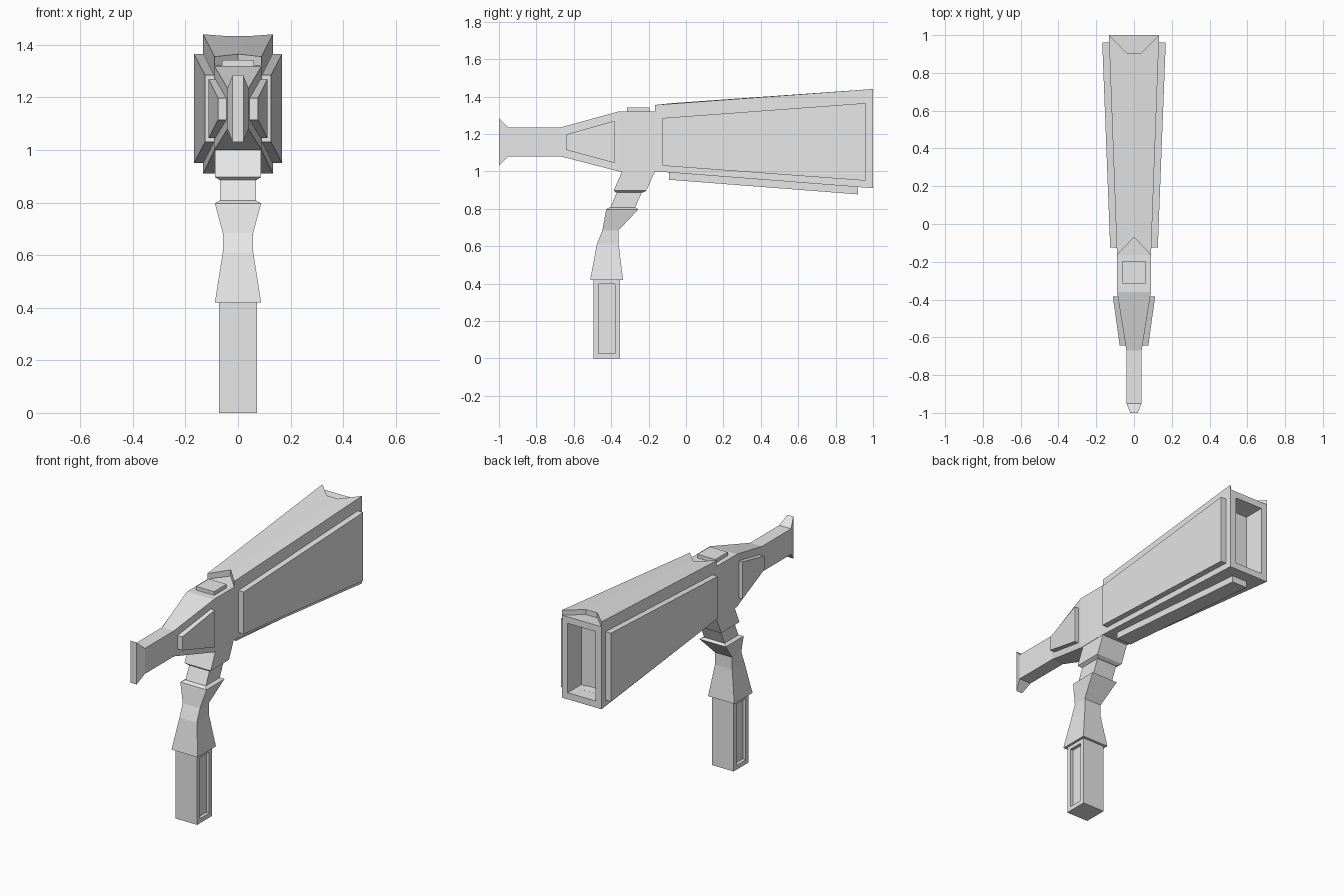
import bpy
import bmesh
from mathutils import Vector

cube = bpy.data.objects.get("Cube")
if cube:
    bpy.data.objects.remove(cube, do_unlink=True)

GREY = (0.8, 0.8, 0.8, 1)
grey = bpy.data.materials.new("light_grey")
grey.use_nodes = True
grey.diffuse_color = GREY
grey.node_tree.nodes["Principled BSDF"].inputs["Base Color"].default_value = GREY


def finish(name, bm):
    bmesh.ops.recalc_face_normals(bm, faces=bm.faces[:])
    mesh = bpy.data.meshes.new(name)
    bm.to_mesh(mesh)
    bm.free()
    mesh.materials.append(grey)
    obj = bpy.data.objects.new(name, mesh)
    bpy.context.collection.objects.link(obj)
    return obj


def loft(rings):
    """Skin a row of closed rings and cap both ends."""
    bm = bmesh.new()
    loops = [[bm.verts.new(p) for p in ring] for ring in rings]
    for a, b in zip(loops, loops[1:]):
        for i in range(len(a)):
            j = (i + 1) % len(a)
            bm.faces.new((a[i], a[j], b[j], b[i]))
    bm.faces.new(loops[0])
    bm.faces.new(loops[-1])
    bmesh.ops.recalc_face_normals(bm, faces=bm.faces[:])
    return bm


def ring_y(y, half, low, high):
    return [(-half, y, low), (half, y, low), (half, y, high), (-half, y, high)]


def ring_z(z, half, front, back):
    return [(-half, front, z), (half, front, z), (half, back, z), (-half, back, z)]


def recess(bm, pick, border, depth):
    """Cut a framed pocket into every face whose normal passes the test."""
    for face in [f for f in bm.faces if pick(f.normal)]:
        inward = -face.normal.copy()
        bmesh.ops.inset_individual(bm, faces=[face], thickness=border)
        pocket = bmesh.ops.extrude_discrete_faces(bm, faces=[face])["faces"][0]
        bmesh.ops.translate(bm, verts=pocket.verts[:], vec=inward * depth)


# Main body, from the flared muzzle to the open rear end
body = loft([
    ring_y(-1.0, 0.02, 1.03, 1.285),
    ring_y(-0.95, 0.04, 1.08, 1.235),
    ring_y(-0.67, 0.04, 1.08, 1.235),
    ring_y(-0.36, 0.09, 1.0, 1.32),
    ring_y(-0.165, 0.09, 1.0, 1.32),
    ring_y(1.0, 0.133, 0.91, 1.41),
])
recess(body, lambda n: n.y > 0.9, 0.056, 0.13)
finish("body", body)

# Roof plate with a notch at each end
bm = bmesh.new()
outline = [(-0.09, -0.165, 1.355), (0, -0.07, 1.365), (0.09, -0.165, 1.355),
           (0.133, 1.0, 1.44), (0.038, 0.905, 1.433),
           (-0.038, 0.905, 1.433), (-0.133, 1.0, 1.44)]
top = [bm.verts.new(p) for p in outline]
base = [bm.verts.new(Vector(p) - Vector((0, 0, 0.04))) for p in outline]
for layer in (top, base):
    for ids in ((0, 1, 5, 6), (1, 4, 5), (1, 2, 3, 4)):
        bm.faces.new([layer[i] for i in ids])
for i in range(len(top)):
    j = (i + 1) % len(top)
    bm.faces.new((top[i], top[j], base[j], base[i]))
finish("roof_plate", bm)

# Raised side plates: (y, inner x, outer x, low z, high z) at both ends
plates = {
    "rear_side_plate": ((-0.125, 0.08, 0.126, 1.03, 1.285),
                        (0.96, 0.12, 0.168, 0.95, 1.365)),
    "front_side_plate": ((-0.642, 0.035, 0.076, 1.115, 1.197),
                         (-0.383, 0.075, 0.112, 1.045, 1.27)),
}
for name, ends in plates.items():
    for side, label in ((1, "left"), (-1, "right")):
        rings = [[(side * a, y, lo), (side * b, y, lo), (side * b, y, hi), (side * a, y, hi)]
                 for y, a, b, lo, hi in ends]
        finish(f"{label}_{name}", loft(rings))

# Sight block on top and rail underneath
finish("sight_block", loft([ring_y(-0.315, 0.06, 1.3, 1.342),
                            ring_y(-0.195, 0.06, 1.3, 1.342)]))
finish("under_rail", loft([ring_y(-0.09, 0.05, 0.955, 1.02),
                           ring_y(0.92, 0.05, 0.877, 0.95)]))

# Slanted grip mount with a chamfered foot, and the neck below it
finish("grip_mount", loft([ring_z(1.01, 0.088, -0.337, -0.162),
                           ring_z(0.897, 0.088, -0.387, -0.212),
                           ring_z(0.886, 0.07, -0.375, -0.23)]))
finish("grip_neck", loft([ring_z(0.89, 0.068, -0.368, -0.235),
                          ring_z(0.80, 0.068, -0.408, -0.275)]))

# Waisted grip
finish("grip", loft([
    ring_z(0.807, 0.07, -0.41, -0.27),
    ring_z(0.797, 0.088, -0.427, -0.255),
    ring_z(0.685, 0.058, -0.447, -0.36),
    ring_z(0.61, 0.058, -0.477, -0.36),
    ring_z(0.42, 0.088, -0.512, -0.337),
]))

# Lower handle with a long pocket on each side
handle = loft([ring_z(0.0, 0.073, -0.495, -0.353),
               ring_z(0.425, 0.073, -0.495, -0.353)])
recess(handle, lambda n: abs(n.x) > 0.9, 0.038, 0.02)
finish("lower_handle", handle)
